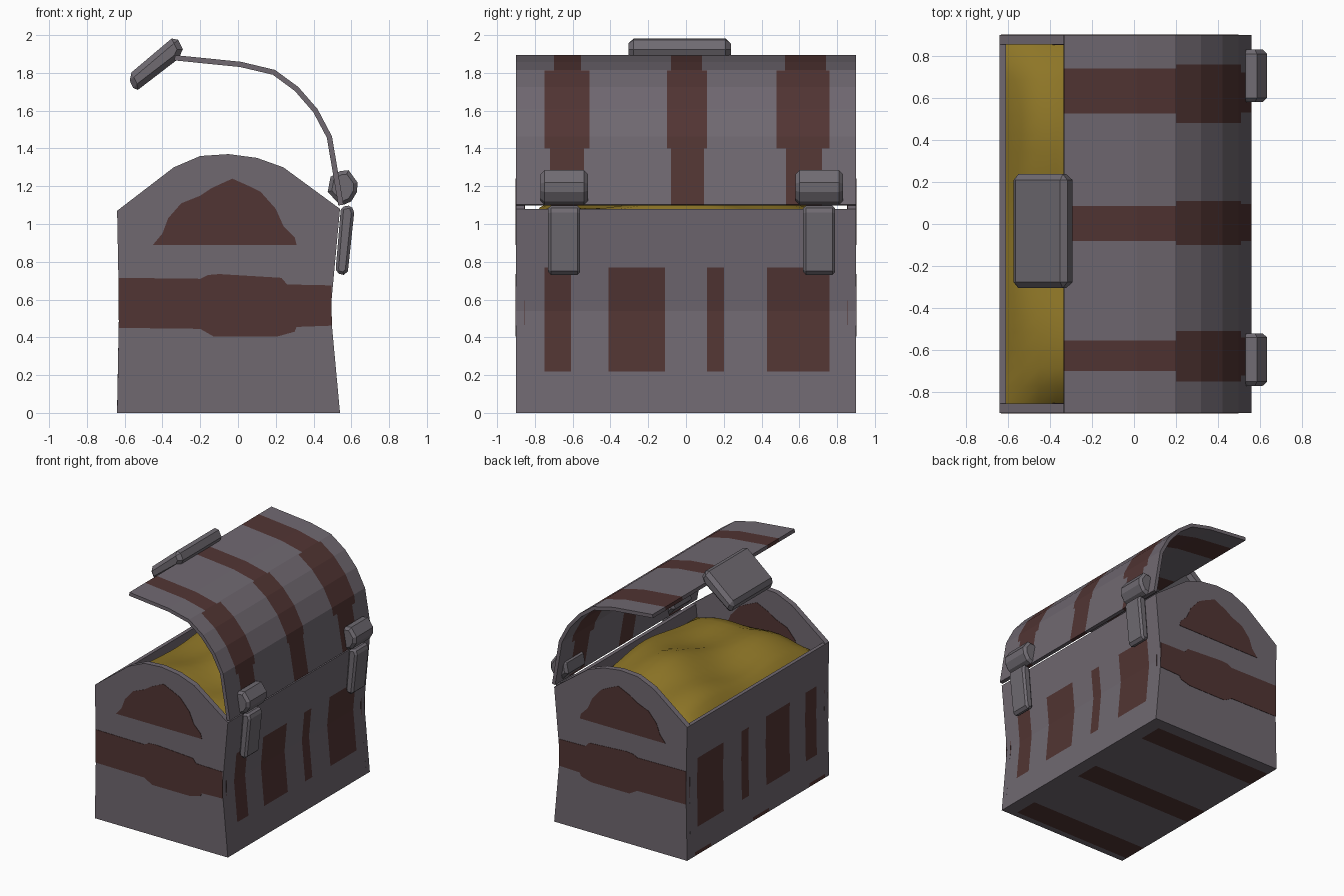
import bpy, bmesh, math
from mathutils import Vector

if "Cube" in bpy.data.objects:
    bpy.data.objects.remove(bpy.data.objects["Cube"])


def material(name, rgb):
    m = bpy.data.materials.new(name)
    m.diffuse_color = (*rgb, 1)
    m.use_nodes = True
    m.node_tree.nodes["Principled BSDF"].inputs["Base Color"].default_value = m.diffuse_color
    return m


WOOD = material("grey wood", (0.16, 0.139, 0.163))
BROWN = material("brown stain", (0.083, 0.035, 0.033))
METAL = material("grey metal", (0.16, 0.146, 0.167))
GOLD = material("gold", (0.27, 0.18, 0.02))


def finish(name, bm, mats):
    bmesh.ops.recalc_face_normals(bm, faces=bm.faces)
    me = bpy.data.meshes.new(name)
    bm.to_mesh(me)
    bm.free()
    for m in mats:
        me.materials.append(m)
    ob = bpy.data.objects.new(name, me)
    bpy.context.collection.objects.link(ob)
    return ob


def prism(name, pts, y0, y1, mats, cuts=(), rule=None, bevel=0):
    """Extrude an (x, z) outline along y, cut it on axis planes, stain faces by rule."""
    bm = bmesh.new()
    a = [bm.verts.new((x, y0, z)) for x, z in pts]
    b = [bm.verts.new((x, y1, z)) for x, z in pts]
    bm.faces.new(a)
    bm.faces.new(b[::-1])
    n = len(pts)
    for i in range(n):
        j = (i + 1) % n
        bm.faces.new((a[i], b[i], b[j], a[j]))
    for axis, pos in cuts:
        no = Vector((0, 0, 0))
        no[axis] = 1
        bmesh.ops.bisect_plane(bm, geom=bm.verts[:] + bm.edges[:] + bm.faces[:],
                               plane_co=no * pos, plane_no=no, dist=1e-5)
    if rule:
        for f in bm.faces:
            f.material_index = int(rule(f.calc_center_median()))
    ob = finish(name, bm, mats)
    if bevel:
        mod = ob.modifiers.new("bevel", 'BEVEL')
        mod.width, mod.segments = bevel, 1
        mod.limit_method, mod.angle_limit = 'ANGLE', math.radians(60)
    return ob


def strip(path, t):
    """Closed outline of a sheet of thickness t around an (x, z) path."""
    p = [Vector(q) for q in path]
    left, right = [], []
    for i, q in enumerate(p):
        d = (p[min(i + 1, len(p) - 1)] - p[max(i - 1, 0)]).normalized()
        n = Vector((-d.y, d.x)) * t / 2
        left.append(tuple(q + n))
        right.append(tuple(q - n))
    return left + right[::-1]


def in_any(v, spans):
    return any(lo < v < hi for lo, hi in spans)


def y_cuts(*groups):
    return [(1, v) for g in groups for span in g for v in span]


L, T = 0.9, 0.045          # half length, end panel thickness

# End panels with arched tops
arch = [(-.64, 0), (-.63, .55), (-.64, 1.07), (-.34, 1.3), (-.2, 1.36), (-.05, 1.37),
        (.1, 1.35), (.24, 1.3), (.54, 1.08), (.49, .54), (.54, 0)]
band = [(-.631, .45), (-.2, .445), (-.13, .405), (.21, .405), (.3, .43), (.31, .455), (.497, .462),
        (.494, .675), (.26, .68), (.23, .715), (-.1, .735), (-.16, .73), (-.2, .71), (-.633, .715)]
dome = [(-.45, .89), (.31, .89), (.3, .93), (.24, .99), (.2, 1.08), (.12, 1.17), (.06, 1.2),
        (-.03, 1.24), (-.14, 1.19), (-.2, 1.15), (-.3, 1.11), (-.37, 1.03), (-.4, .95)]
for side, s in (("front", -1), ("back", 1)):
    prism(f"{side}_end_panel", arch, s * L, s * (L - T), [WOOD])
    for name, shape in (("band", band), ("dome_patch", dome)):
        prism(f"{side}_outer_{name}", shape, s * L, s * (L + .003), [BROWN])
        prism(f"{side}_inner_{name}", shape, s * (L - T), s * (L - T - .003), [BROWN])

# Long side walls with upright patches
patches = [(-.75, -.61), (-.41, -.11), (.11, .2), (.43, .76)]
walls = {"left_wall": [(-.64, .03), (-.63, .55), (-.64, 1.07), (-.61, 1.07), (-.6, .55), (-.61, .03)],
         "right_wall": [(.537, .03), (.49, .54), (.54, 1.08), (.51, 1.08), (.46, .54), (.507, .03)]}
for name, outline in walls.items():
    prism(name, outline, -L + T, L - T, [WOOD, BROWN],
          y_cuts(patches) + [(2, .22), (2, .77)],
          lambda c: .22 < c.z < .77 and in_any(c.y, patches))

# Floor with three stripes
floor_stripes = [(-.85, -.65), (-.14, .065), (.6, .8)]
prism("floor", [(-.64, 0), (.54, 0), (.537, .03), (-.64, .03)], -L + T, L - T, [WOOD, BROWN],
      y_cuts(floor_stripes) + [(0, .43)],
      lambda c: c.x < .43 and in_any(c.y, floor_stripes))

# Open curved lid with three stripes that widen half way
low = [(-.72, -.54), (-.08, .095), (.53, .72)]
mid = [(-.75, -.51), (-.1, .11), (.48, .76)]
top = [(-.7, -.555), (-.08, .085), (.525, .74)]


def lid_rule(c):
    spans = low if c.z < 1.4 else mid if c.x > .2 else top
    return in_any(c.y, spans)


lid_path = [(.545, 1.1), (.484, 1.46), (.41, 1.6), (.31, 1.715), (.19, 1.803), (.013, 1.845), (-.335, 1.88)]
prism("lid", strip(lid_path, .028), -L, L, [WOOD, BROWN],
      y_cuts(low, mid, top) + [(2, 1.4), (0, .2)], lid_rule)

# Lock plate on the lid edge
prism("lock", [(-.585, 1.785), (-.33, 2.0), (-.292, 1.925), (-.315, 1.875), (-.53, 1.71), (-.555, 1.72)],
      -.305, .237, [METAL], bevel=.03)

# Hinges: strap and knuckle
strap = [(.545, 1.09), (.6, 1.1), (.615, 1.06), (.582, .75), (.56, .73), (.52, .74), (.518, .77)]
knuckle = [(.545, 1.095), (.6, 1.12), (.63, 1.17), (.633, 1.22), (.585, 1.285),
           (.54, 1.28), (.49, 1.25), (.475, 1.17)]
for name, y in (("front", -.645), ("back", .705)):
    prism(f"{name}_hinge_strap", strap, y - .085, y + .085, [METAL], bevel=.015)
    prism(f"{name}_hinge_knuckle", knuckle, y - .125, y + .125, [METAL], bevel=.02)

# Heap of gold
bm = bmesh.new()
bmesh.ops.create_grid(bm, x_segments=14, y_segments=20, size=1)
for v in bm.verts:
    u, w = v.co.x, v.co.y
    swell = (max(0, 1 - u * u) * max(0, 1 - w * w)) ** .4
    z = .98 + swell * (.17 + .04 * math.sin(5 * w + 2 * u) + .025 * math.cos(6 * u - 3 * w))
    v.co = (-.055 + u * .557, w * .857, z)
heap = finish("gold_heap", bm, [GOLD])
for p in heap.data.polygons:
    p.use_smooth = True
